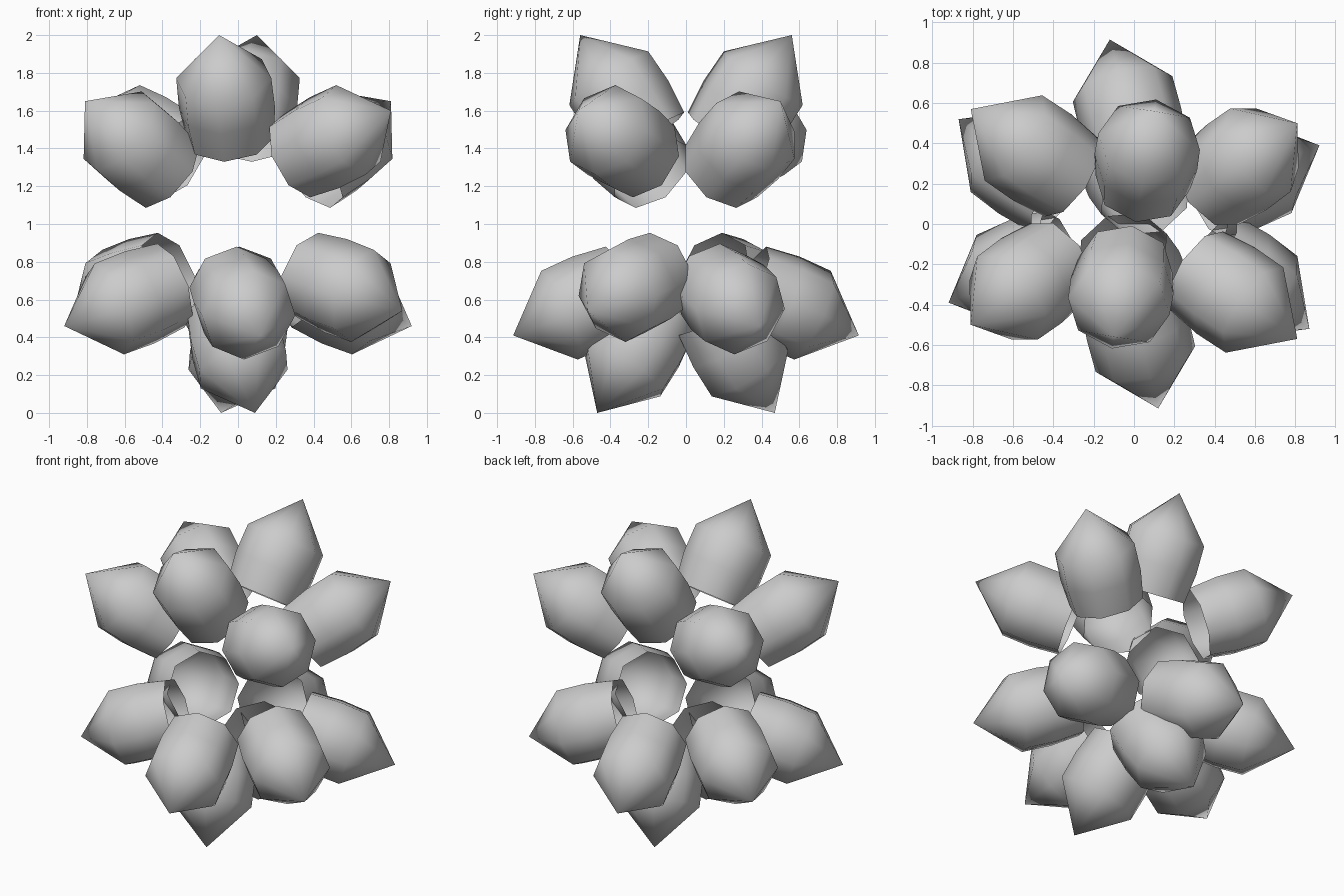
import bpy, bmesh, math
from mathutils import Vector, Matrix

if "Cube" in bpy.data.objects:
    bpy.data.objects.remove(bpy.data.objects["Cube"])

SIDES = 8
# (distance back from the tip, radius): shoulder, mid barrel, open base
RINGS = [(0.275, 0.255), (0.46, 0.258), (0.65, 0.235)]


# Hollow bud shell: pointed cap on a barrel, open at the inner end, tip at origin along +z
def bud_mesh():
    bm = bmesh.new()
    tip = bm.verts.new((0, 0, 0))
    rings = []
    for d, r in RINGS:
        rings.append([bm.verts.new((r * math.cos(2 * math.pi * i / SIDES),
                                    r * math.sin(2 * math.pi * i / SIDES), -d))
                      for i in range(SIDES)])
    for i in range(SIDES):
        j = (i + 1) % SIDES
        bm.faces.new((tip, rings[0][i], rings[0][j]))
        for a, b in zip(rings, rings[1:]):
            bm.faces.new((a[i], b[i], b[j], a[j]))
    bmesh.ops.recalc_face_normals(bm, faces=bm.faces)
    for f in bm.faces:
        f.smooth = True
    me = bpy.data.meshes.new("bud_shell")
    bm.to_mesh(me)
    bm.free()
    return me


# Half of the cluster: name, tip position, outward direction
BUDS = [
    ("top_bud", (-0.10, -0.56, 2.00), (-0.09, -0.55, 0.83)),
    ("upper_right_bud", (0.81, -0.57, 1.60), (0.77, -0.52, 0.37)),
    ("upper_left_bud", (-0.81, -0.50, 1.65), (-0.66, -0.48, 0.57)),
    ("lower_left_bud", (-0.92, -0.39, 0.46), (-0.87, -0.37, -0.33)),
    ("lower_right_bud", (0.87, -0.52, 0.54), (0.77, -0.57, -0.29)),
    ("lower_front_bud", (0.12, -0.915, 0.41), (0.23, -0.89, -0.39)),
    ("bottom_bud", (0.09, -0.47, 0.00), (0.22, -0.50, -0.82)),
]

mesh = bud_mesh()
# Each bud is repeated by a half turn about the vertical axis
for name, tip, direction in BUDS:
    rot = Vector(direction).to_track_quat('Z', 'Y').to_matrix().to_4x4()
    place = Matrix.Translation(tip) @ rot
    for side, turn in (("front", 0), ("back", math.pi)):
        ob = bpy.data.objects.new(f"{name}_{side}", mesh)
        bpy.context.collection.objects.link(ob)
        ob.matrix_world = Matrix.Rotation(turn, 4, 'Z') @ place
